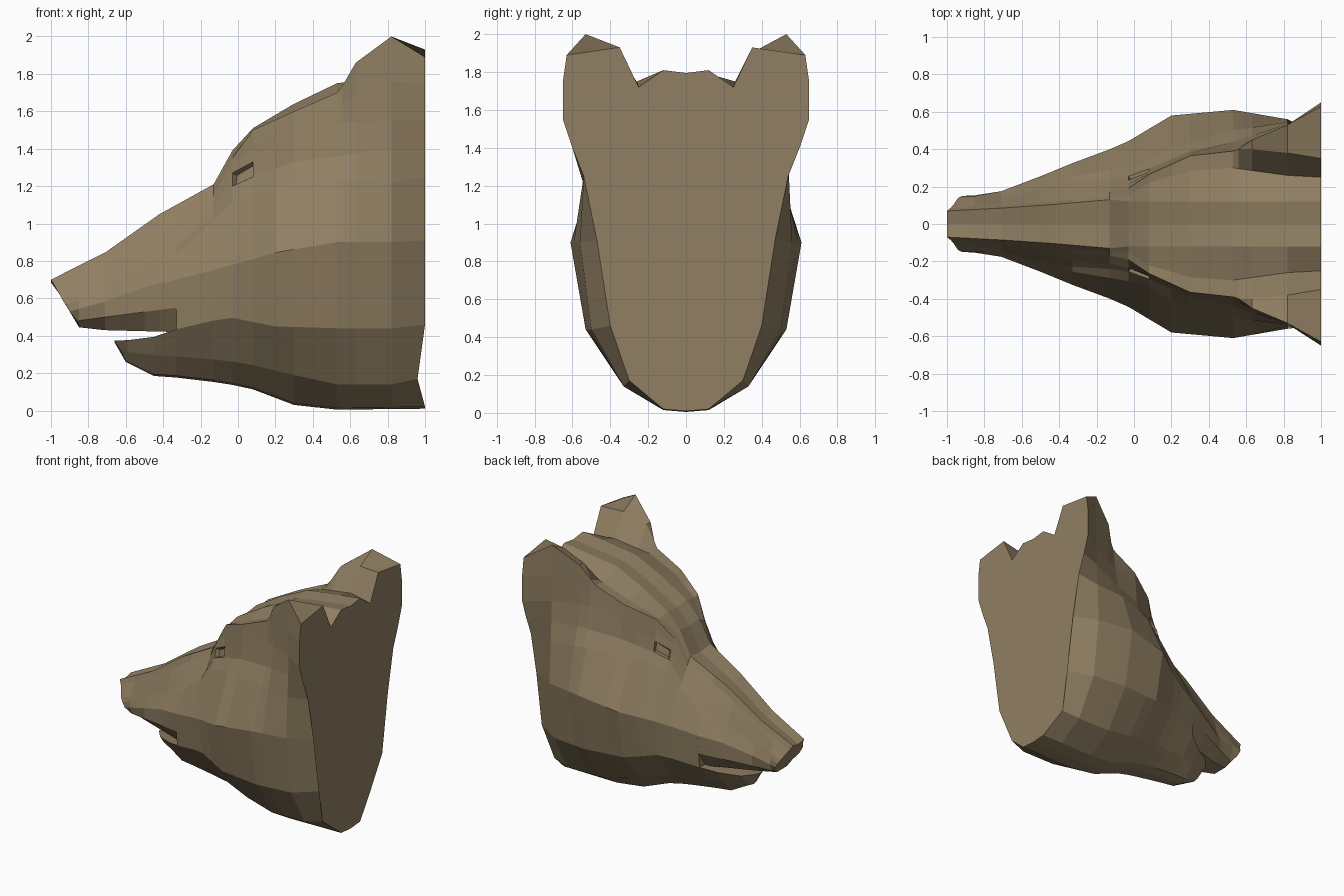
import bpy
import bmesh
from mathutils import Vector

if "Cube" in bpy.data.objects:
    bpy.data.objects.remove(bpy.data.objects["Cube"], do_unlink=True)

# Single fur colour
fur = bpy.data.materials.new("brown_fur")
fur.use_nodes = True
FUR_COLOUR = (0.28, 0.212, 0.123, 1)
fur.diffuse_color = FUR_COLOUR
fur.node_tree.nodes["Principled BSDF"].inputs["Base Color"].default_value = FUR_COLOUR


def rail_point(rail, station):
    """Point on a lengthwise rail at a station; stops at the ends of the rail."""
    if station <= rail[0][0]:
        return Vector(rail[0])
    for start, end in zip(rail, rail[1:]):
        if station <= end[0]:
            factor = (station - start[0]) / (end[0] - start[0])
            return Vector(start).lerp(Vector(end), factor)
    return Vector(rail[-1])


def mirrored(point):
    return Vector((point.x, -point.y, point.z))


def middle(rail, drop=0.0):
    """Rail on the middle plane that follows another rail."""
    return [(x, 0, z - drop) for x, y, z in rail]


def halfway(first, second, stations):
    """Rail running midway between two others."""
    return [rail_point(first, s).lerp(rail_point(second, s), .5) for s in stations]


def symmetric_skin(rails, stations):
    """Closed loft whose first and last rails lie on the middle plane."""
    bm = bmesh.new()
    rows = []
    for station in stations:
        half = [rail_point(rail, station) for rail in rails]
        ring = half + [mirrored(p) for p in reversed(half[1:-1])]
        rows.append([bm.verts.new(point) for point in ring])
    count = len(rows[0])
    for row, following in zip(rows, rows[1:]):
        for i in range(count):
            j = (i + 1) % count
            bm.faces.new((row[i], row[j], following[j], following[i]))
    bm.faces.new(rows[0])
    bm.faces.new(reversed(rows[-1]))
    bmesh.ops.remove_doubles(bm, verts=bm.verts, dist=0.0005)
    bmesh.ops.recalc_face_normals(bm, faces=bm.faces)
    return bm


def finish(bm, name):
    mesh = bpy.data.meshes.new(name)
    bm.to_mesh(mesh)
    bm.free()
    mesh.materials.append(fur)
    part = bpy.data.objects.new(name, mesh)
    bpy.context.collection.objects.link(part)


MUZZLE_STATIONS = [-1, -.85, -.71, -.5, -.42, -.33]
FACE_STATIONS = [-.33, -.13, -.03, .08, .2, .3, .53, .56]
SKULL_STATIONS = FACE_STATIONS + [.63, .82, 1]

# Rails of the upper head, from crown down to cheek
crown = [(-1, .07, .7), (-.71, .085, .845), (-.42, .105, 1.05), (-.13, .13, 1.21), (-.03, .12, 1.39),
         (.08, .12, 1.51), (.3, .12, 1.64), (.53, .12, 1.75), (.82, .12, 1.79), (1, .12, 1.81)]
groove = [(-.98, .086, .666), (-.71, .096, .81), (-.33, .13, 1.05), (-.13, .15, 1.18), (-.03, .15, 1.37),
          (.08, .22, 1.49), (.3, .285, 1.6), (.53, .3, 1.69), (.82, .26, 1.75), (1, .25, 1.72)]
front_ridge = [(-.96, .11, .632), (-.71, .108, .77), (-.33, .165, .99), (-.13, .17, 1.15), (-.03, .19, 1.35),
               (.08, .265, 1.5), (.3, .365, 1.6), (.53, .39, 1.7), (.56, .4, 1.74)]
brow = [(-.95, .125, .615), (-.71, .125, .71), (-.33, .205, .92), (-.13, .21, 1.08), (-.03, .235, 1.27),
        (.08, .28, 1.33), (.3, .375, 1.5), (.53, .41, 1.54), (.82, .53, 1.55), (1, .65, 1.55)]
eyelid = [(-.94, .14, .595), (-.71, .135, .675), (-.33, .228, .875), (-.13, .24, 1.04), (-.03, .255, 1.2),
          (.08, .295, 1.25), (.3, .39, 1.33), (.53, .44, 1.36), (.82, .535, 1.4), (1, .6, 1.4)]
temple = [(-.92, .15, .565), (-.71, .147, .64), (-.33, .255, .83), (-.03, .305, 1.11), (.08, .335, 1.17),
          (.2, .41, 1.2), (.53, .5, 1.24), (.82, .545, 1.22), (1, .54, 1.25)]
cheek = [(-.9, .15, .53), (-.75, .16, .57), (-.5, .255, .66), (-.33, .325, .7), (-.06, .425, .77),
         (.2, .58, .845), (.53, .61, .9), (.82, .56, .9), (1, .47, .91)]

# The ridge splits and rises into the ears
ear_inner = front_ridge + [(.63, .4, 1.86), (.82, .38, 1.92), (1, .35, 1.93)]
ear_outer = front_ridge + [(.63, .45, 1.86), (.82, .53, 2), (1, .63, 1.89)]
ear_side = halfway(front_ridge, brow, MUZZLE_STATIONS + FACE_STATIONS[1:])
ear_side += [(.63, .45, 1.7), (.82, .53, 1.76), (1, .65, 1.75)]
upper = [middle(crown, .015), crown, groove, ear_inner, ear_outer, ear_side, brow, eyelid, temple, cheek]

# Rails of the muzzle underside
lip = [(-.86, .12, .48), (-.33, .31, .55)]
palate = [(-.85, .06, .445), (-.72, .09, .43), (-.33, .22, .42)]

# Rails of the lower jaw and throat
jaw = [(-.66, .06, .375), (-.6, .14, .375), (-.4, .25, .4), (-.33, .3, .435), (-.05, .4, .5),
       (.2, .5, .45), (.53, .53, .44), (.82, .5, .44), (1, .4, .46)]
jowl = [(-.63, .05, .33), (-.58, .11, .31), (-.45, .16, .295), (-.24, .2, .285), (.03, .25, .255),
        (.3, .31, .19), (.53, .33, .14), (.82, .33, .14), (.96, .3, .17)]
throat = [(-.6, .04, .27), (-.45, .07, .195), (-.24, .09, .18), (.05, .1, .135), (.3, .11, .04),
          (.53, .12, .015), (1, .12, .02)]
lower = [jaw, jowl, throat, middle(throat, .01)]

# Skull with ears and sunken eyes
skull = symmetric_skin(upper + lower, SKULL_STATIONS)
sockets = []
for side in (-1, 1):
    eye = Vector((.03, side * .27, 1.26))
    sockets.append(min(skull.faces, key=lambda f: (f.calc_center_median() - eye).length))
bmesh.ops.inset_individual(skull, faces=sockets, thickness=.015, depth=-.03)
finish(skull, "skull")

# Muzzle and lower jaw
finish(symmetric_skin(upper + [lip, palate, middle(palate)], MUZZLE_STATIONS), "muzzle")
finish(symmetric_skin([middle(jaw, .01)] + lower, [-.66, -.59, -.45, -.33]), "lower_jaw")
